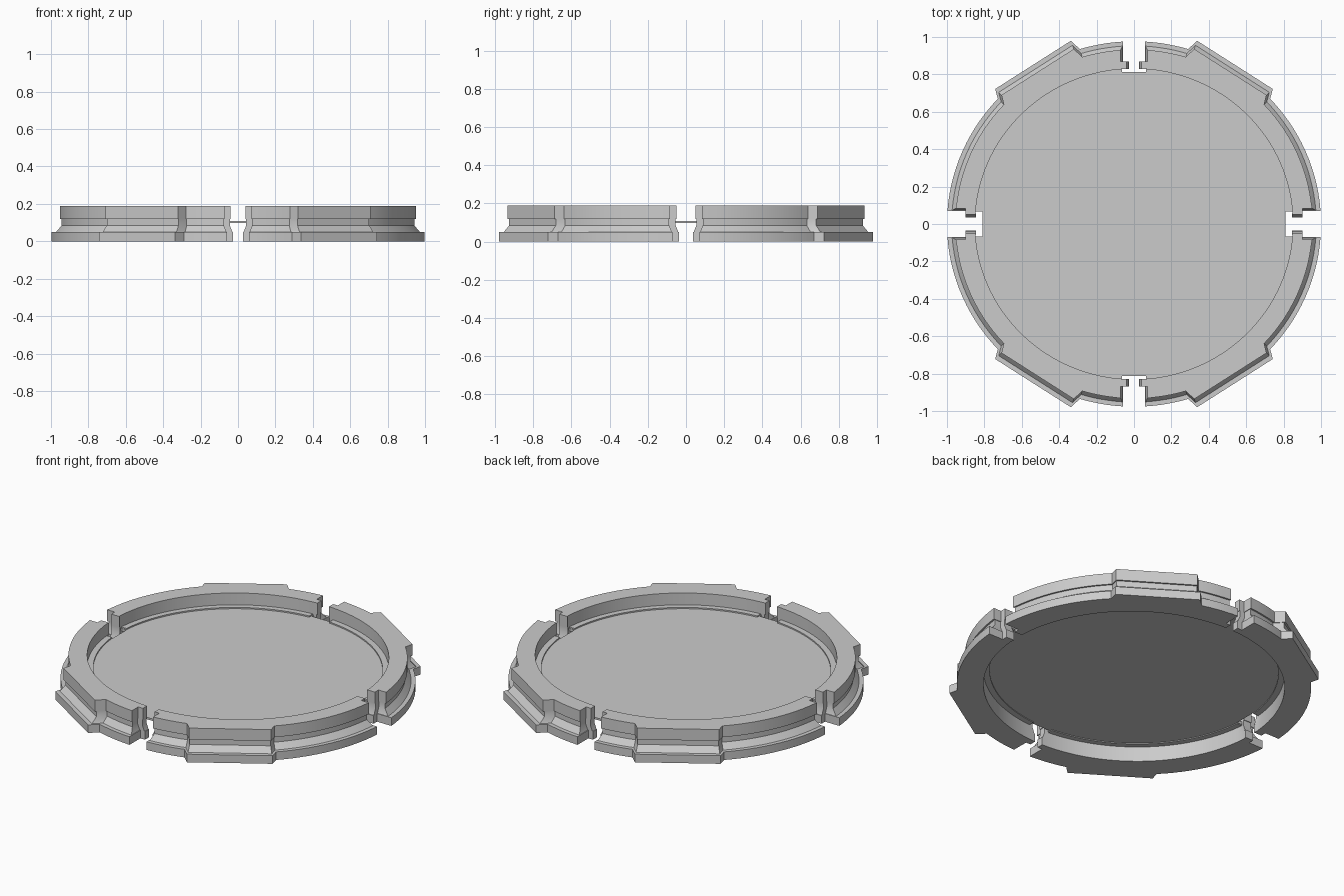
import bpy, bmesh, math

if "Cube" in bpy.data.objects:
    bpy.data.objects.remove(bpy.data.objects["Cube"])

# wall levels from bottom to top: height, outer scale, end setback
LEVELS = [(0, 1, 0), (.05, 1, 0), (.05, .975, .004), (.085, .945, .018),
          (.12, .945, .018), (.12, .955, .014), (.19, .955, .014)]
SQUASH = .977  # the plan is slightly narrower in y


def arc(r, a0, a1, n):
    return [(r * math.cos(a0 + (a1 - a0) * i / n),
             r * SQUASH * math.sin(a0 + (a1 - a0) * i / n)) for i in range(n + 1)]


def loft(name, loops):
    """Closed solid through a stack of matching loops."""
    bm = bmesh.new()
    rings = [[bm.verts.new(p) for p in loop] for loop in loops]
    n = len(rings[0])
    for lo, hi in zip(rings, rings[1:]):
        for i in range(n):
            j = (i + 1) % n
            bm.faces.new((lo[i], lo[j], hi[j], hi[i]))
    bm.faces.new(rings[0][::-1])
    bm.faces.new(rings[-1])
    bmesh.ops.remove_doubles(bm, verts=bm.verts, dist=1e-5)
    bmesh.ops.recalc_face_normals(bm, faces=bm.faces)
    me = bpy.data.meshes.new(name)
    bm.to_mesh(me)
    bm.free()
    ob = bpy.data.objects.new(name, me)
    bpy.context.collection.objects.link(ob)
    bpy.ops.object.select_all(action='DESELECT')
    ob.select_set(True)
    bpy.context.view_layer.objects.active = ob
    bpy.ops.object.shade_smooth_by_angle(angle=math.radians(25))
    return ob


def slab(name, outline, z0, z1):
    return loft(name, [[(x, y, z) for x, y in outline] for z in (z0, z1)])


def wall_loop(z, s, e):
    """Outline of one wall quarter, outer edge first, then the notched ends."""
    outer = arc(1, .072, .755, 14) + [(.742, .722), (.337, .98)]
    outer += arc(1, math.acos(.29), math.acos(.058), 6)
    outer = [(x * s, y * s) for x, y in outer]
    outer[0] = (outer[0][0], .07 + e)
    outer[-1] = (.058 + e, outer[-1][1])
    y_end = [(.058 + e, .87), (.026 + e, .87), (.026 + e, .83)]
    inner = arc(.85, math.pi / 2 - .07, .07, 30)
    x_end = [(.845, .036 + e), (.90, .036 + e), (.90, .07 + e)]
    return [(x, y, z) for x, y in outer + y_end + inner + x_end]


# four wall quarters and the narrow ledges along their inner sides
ledge = arc(.86, .085, math.pi / 2 - .08, 28) + arc(.815, math.pi / 2 - .085, .09, 28)
for sx in (1, -1):
    for sy in (1, -1):
        tag = ("back" if sy > 0 else "front") + ("_right" if sx > 0 else "_left")
        loft("wall_" + tag, [[(x * sx, y * sy, z) for x, y, z in wall_loop(*lv)]
                             for lv in LEVELS])
        slab("ledge_" + tag, [(x * sx, y * sy) for x, y in ledge], .092, .117)

# thin floor disc with a rectangular notch at each slot
quarter = [(.81, .068)] + arc(.87, .08, math.pi / 2 - .075, 28) + [(.065, .812)]
floor = []
for sx, sy in ((1, 1), (-1, 1), (-1, -1), (1, -1)):
    part = [(x * sx, y * sy) for x, y in quarter]
    floor += part if sx * sy > 0 else part[::-1]
slab("floor_disc", floor, .097, .109)
